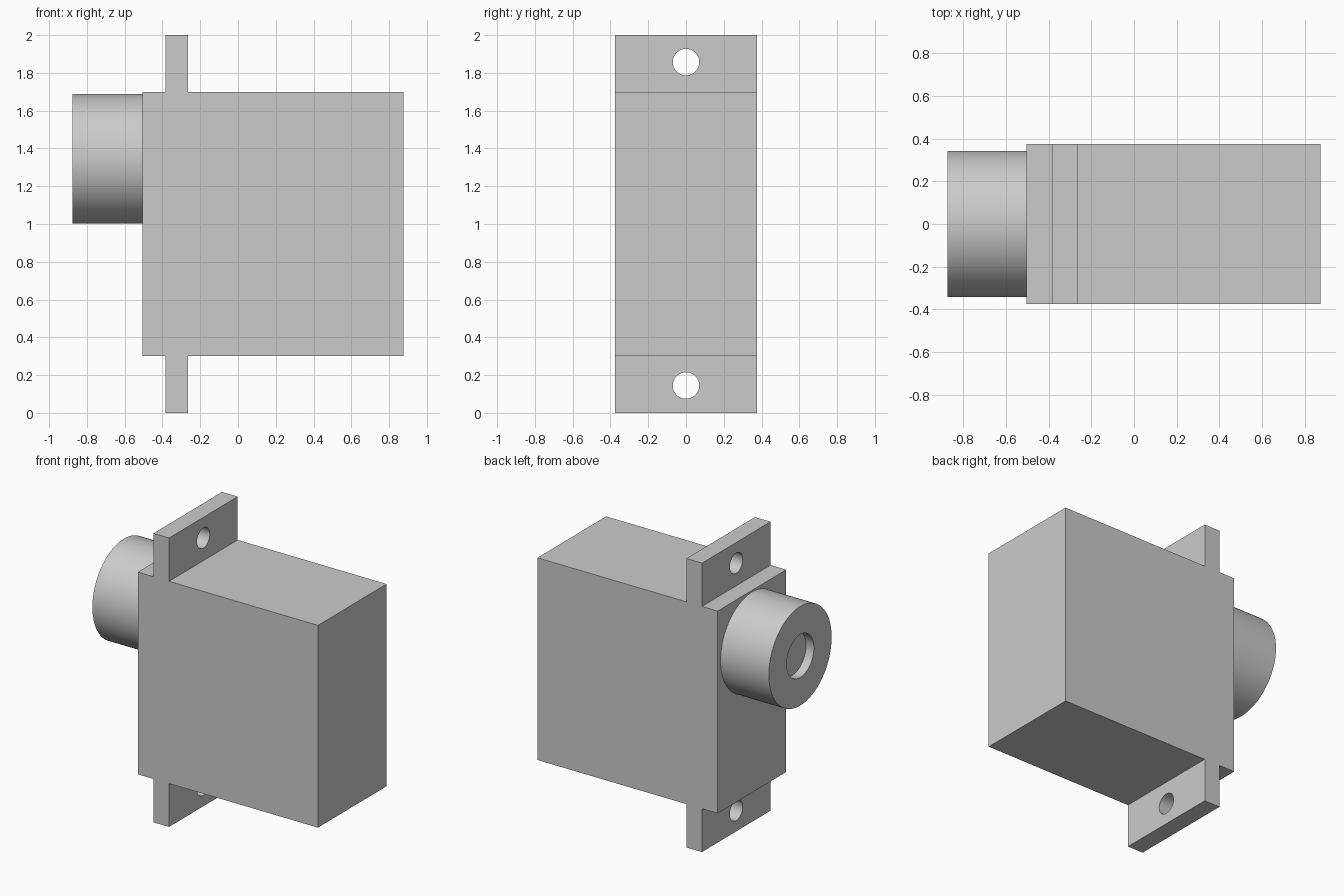
import bpy
import math

default = bpy.data.objects.get("Cube")
if default:
    bpy.data.objects.remove(default, do_unlink=True)

# Single grey plastic
grey = bpy.data.materials.new("grey_plastic")
grey.use_nodes = True
COLOUR = (0.6, 0.6, 0.6, 1.0)
grey.diffuse_color = COLOUR
grey.node_tree.nodes["Principled BSDF"].inputs["Base Color"].default_value = COLOUR

DEPTH = 0.75           # width of case and tabs along y
TAB_X = (-0.385, -0.265)
CASE_X = (-0.505, 0.875)
CASE_Z = (0.30, 1.70)


def box(name, xs, zs):
    """Box spanning the x and z ranges, centred on y."""
    bpy.ops.mesh.primitive_cube_add(size=1, location=(sum(xs) / 2, 0, sum(zs) / 2))
    ob = bpy.context.object
    ob.name = name
    ob.scale = (xs[1] - xs[0], DEPTH, zs[1] - zs[0])
    bpy.ops.object.transform_apply(location=False, rotation=False, scale=True)
    ob.data.materials.append(grey)
    return ob


def x_cylinder(name, radius, xs, z, sides):
    """Cylinder lying along x."""
    bpy.ops.mesh.primitive_cylinder_add(
        vertices=sides, radius=radius, depth=xs[1] - xs[0],
        location=(sum(xs) / 2, 0, z), rotation=(0, math.pi / 2, 0))
    ob = bpy.context.object
    ob.name = name
    ob.data.materials.append(grey)
    return ob


def bore(target, radius, xs, z):
    """Cut a round hole along x, then smooth the round walls."""
    cutter = x_cylinder("hole_cutter", radius, xs, z, 48)
    cutter.hide_render = True
    mod = target.modifiers.new("bore", "BOOLEAN")
    mod.operation = "DIFFERENCE"
    mod.solver = "EXACT"
    mod.object = cutter
    bpy.ops.object.select_all(action="DESELECT")
    target.select_set(True)
    bpy.context.view_layer.objects.active = target
    bpy.ops.object.modifier_apply(modifier=mod.name)
    bpy.data.objects.remove(cutter, do_unlink=True)
    bpy.ops.object.shade_smooth_by_angle(angle=math.radians(30))


# Main case
box("case", CASE_X, CASE_Z)

# Mounting tabs with screw holes
for name, zs, hole_z in (("lower_tab", (0, CASE_Z[0]), 0.145),
                         ("upper_tab", (CASE_Z[1], 2), 1.857)):
    bore(box(name, TAB_X, zs), 0.07, (-0.5, -0.15), hole_z)

# Output hub with a shallow recess in its end
hub = x_cylinder("output_hub", 0.343, (-0.875, CASE_X[0]), 1.345, 96)
bore(hub, 0.149, (-1.0, -0.815), 1.345)
